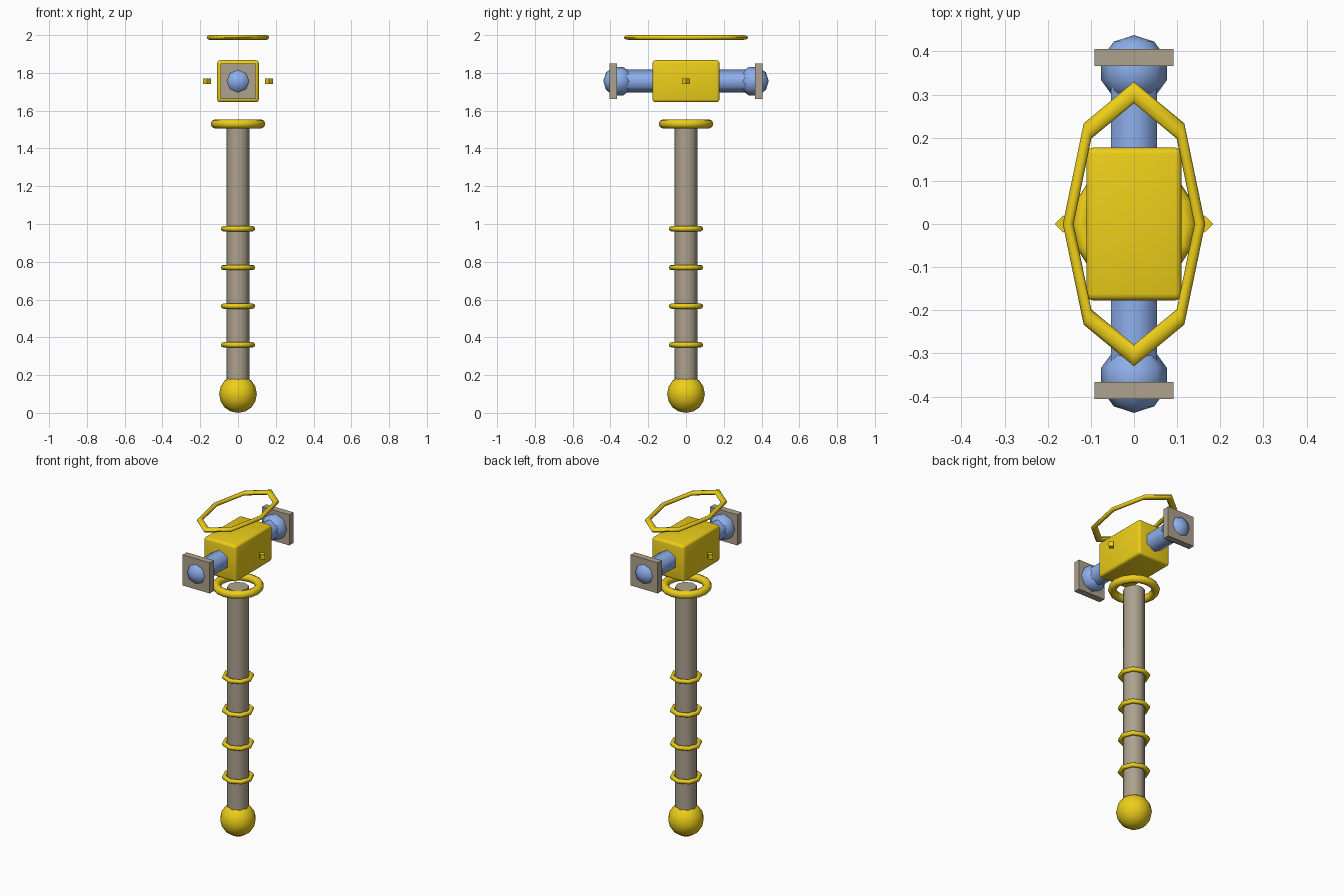
import bpy, bmesh
from math import radians, pi, cos, sin
from mathutils import Matrix

if "Cube" in bpy.data.objects:
    bpy.data.objects.remove(bpy.data.objects["Cube"])


def mat(name, col):
    m = bpy.data.materials.new(name)
    m.diffuse_color = (*col, 1)
    m.use_nodes = True
    m.node_tree.nodes["Principled BSDF"].inputs["Base Color"].default_value = m.diffuse_color
    return m


GOLD = mat("gold", (0.85, 0.62, 0.01))
BLUE = mat("blue", (0.27, 0.43, 0.84))
STONE = mat("stone", (0.42, 0.36, 0.27))


def finish(name, bm, material, angle=60):
    bmesh.ops.recalc_face_normals(bm, faces=bm.faces)
    me = bpy.data.meshes.new(name)
    bm.to_mesh(me)
    bm.free()
    me.materials.append(material)
    ob = bpy.data.objects.new(name, me)
    bpy.context.collection.objects.link(ob)
    bpy.context.view_layer.objects.active = ob
    ob.select_set(True)
    bpy.ops.object.shade_smooth_by_angle(angle=radians(angle))
    ob.select_set(False)
    return ob


def cylinder(name, r, depth, sides, matrix, material, angle=65):
    bm = bmesh.new()
    bmesh.ops.create_cone(bm, cap_ends=True, segments=sides, radius1=r, radius2=r,
                          depth=depth, matrix=matrix)
    return finish(name, bm, material, angle)


def sphere(name, r, u, v, matrix, material):
    bm = bmesh.new()
    bmesh.ops.create_uvsphere(bm, u_segments=u, v_segments=v, radius=r, matrix=matrix)
    return finish(name, bm, material)


def box(name, size, loc, material, bevel=0):
    bm = bmesh.new()
    bmesh.ops.create_cube(bm, size=1, matrix=Matrix.Translation(loc) @ Matrix.Diagonal((*size, 1)))
    if bevel:
        bmesh.ops.bevel(bm, geom=bm.edges[:], offset=bevel, segments=3, profile=0.5, affect='EDGES')
    return finish(name, bm, material, 35)


def ring(name, major, minor, z, n, m=8, scale=(1, 1, 1)):
    bm = bmesh.new()
    rows = []
    for i in range(n):
        a = 2 * pi * i / n
        rows.append([])
        for j in range(m):
            b = 2 * pi * j / m
            r = major + minor * cos(b)
            rows[-1].append(bm.verts.new((r * cos(a) * scale[0], r * sin(a) * scale[1],
                                          minor * sin(b) * scale[2] + z)))
    for i in range(n):
        p, q = rows[i], rows[(i + 1) % n]
        for j in range(m):
            k = (j + 1) % m
            bm.faces.new((p[j], q[j], q[k], p[k]))
    return finish(name, bm, GOLD)


T = Matrix.Translation
TO_Y = Matrix.Rotation(pi / 2, 4, 'X')
HEAD_Z = 1.756

# Handle with pommel, grip rings and collar
sphere("pommel", 0.1, 16, 8, T((0, 0, 0.1)), GOLD)
cylinder("shaft", 0.061, 1.38, 8, T((0, 0, 0.835)), STONE)
for i in range(4):
    ring(f"grip_ring_{i + 1}", 0.077, 0.014, 0.36 + 0.205 * i, 8)
ring("collar", 0.121, 0.024, 1.53, 16)

# Floating head with hexagonal crossbar
box("head_block", (0.22, 0.354, 0.222), (0, 0, HEAD_Z), GOLD, 0.015)
cylinder("crossbar", 0.061, 0.64, 6, T((0, 0, HEAD_Z)) @ TO_Y, BLUE)

# Striking ends and side studs, both sides
for s, side in ((-1, "front"), (1, "back")):
    sphere(f"{side}_knob", 0.08, 8, 5, T((0, s * 0.358, HEAD_Z)) @ TO_Y, BLUE)
    box(f"{side}_plate", (0.184, 0.04, 0.188), (0, s * 0.386, HEAD_Z), STONE)
for s, side in ((-1, "left"), (1, "right")):
    cylinder(f"{side}_stud", 0.02, 0.03, 4, T((s * 0.164, 0, HEAD_Z)), GOLD, 30)

# Stretched octagonal halo above the head
ring("halo", 0.305, 0.025, 1.9875, 8, scale=(0.5, 1, 0.5))
